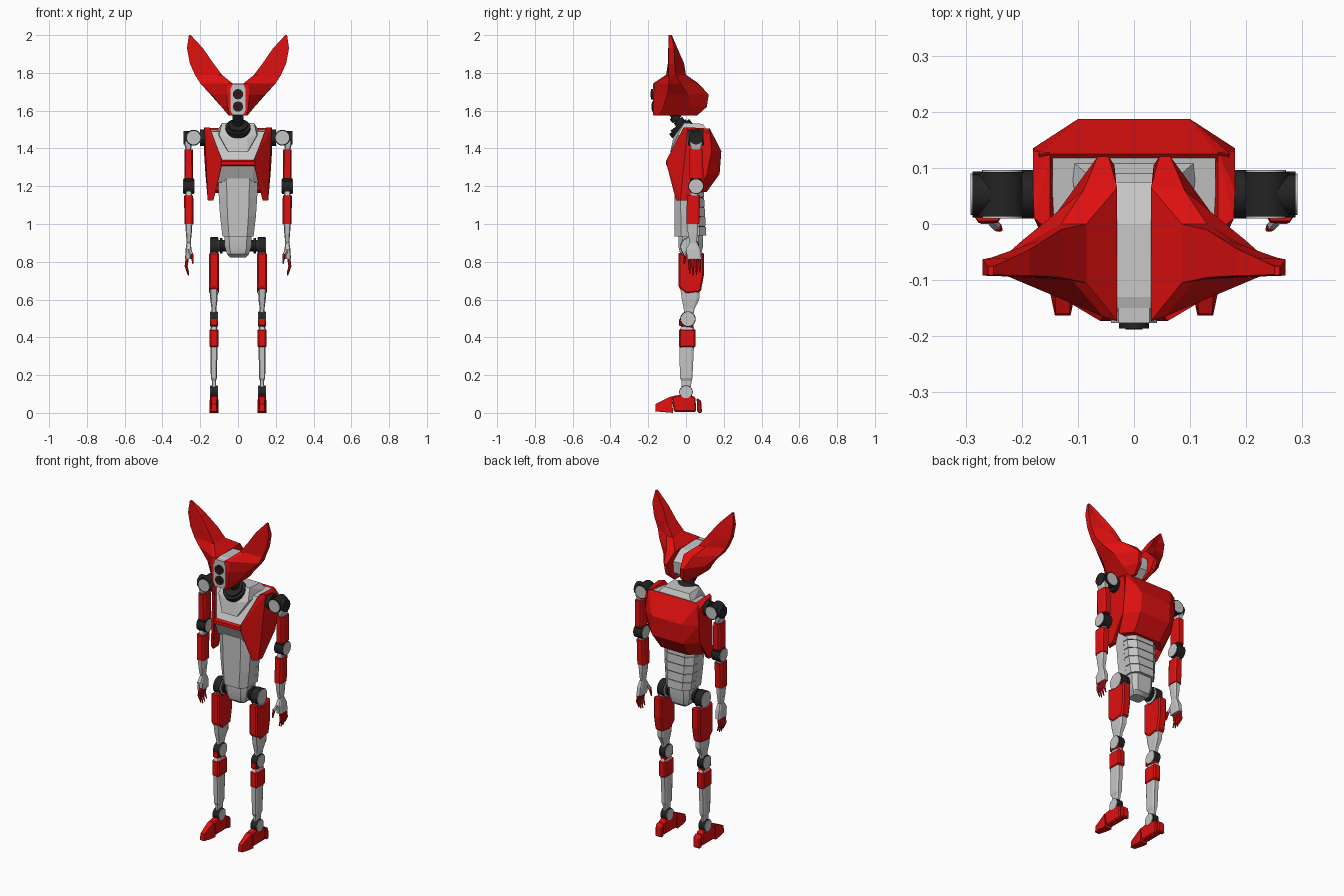
import bpy, bmesh, math
from mathutils import Vector, Matrix


def material(name, col):
    m = bpy.data.materials.new(name)
    m.diffuse_color = (*col, 1)
    return m


RED = material("red armour", (0.74, 0.005, 0.005))
GREY = material("light grey shell", (0.56, 0.56, 0.56))
BLACK = material("black joint", (0.017, 0.017, 0.018))
DARK = material("dark lens", (0.04, 0.006, 0.007))


def finish(name, bm, mat, mirror=False, bevel=0, smooth=False):
    bmesh.ops.recalc_face_normals(bm, faces=bm.faces)
    me = bpy.data.meshes.new(name)
    bm.to_mesh(me)
    bm.free()
    me.materials.append(mat)
    ob = bpy.data.objects.new(name, me)
    bpy.context.collection.objects.link(ob)
    if smooth:
        bpy.ops.object.select_all(action='DESELECT')
        ob.select_set(True)
        bpy.context.view_layer.objects.active = ob
        bpy.ops.object.shade_smooth_by_angle()
    if bevel:
        b = ob.modifiers.new("bevel", 'BEVEL')
        b.width, b.segments = bevel, 1
    if mirror:
        m = ob.modifiers.new("mirror", 'MIRROR')
        m.merge_threshold = 0
        m.use_mirror_merge = False
    return ob


def hull(name, pts, mat, mirror=False, both=False):
    """Convex faceted block; both=True adds the points reflected in x."""
    bm = bmesh.new()
    for x, y, z in pts:
        bm.verts.new((x, y, z))
        if both and x:
            bm.verts.new((-x, y, z))
    r = bmesh.ops.convex_hull(bm, input=bm.verts)
    junk = [g for g in r["geom_interior"] if isinstance(g, bmesh.types.BMVert)]
    bmesh.ops.delete(bm, geom=junk, context='VERTS')
    bmesh.ops.dissolve_limit(bm, angle_limit=0.03, verts=bm.verts, edges=bm.edges)
    return finish(name, bm, mat, mirror)


def loft(name, rings, mat, mirror=False, smooth=False):
    bm = bmesh.new()
    vs = [[bm.verts.new(p) for p in r] for r in rings]
    n = len(vs[0])
    for a, b in zip(vs, vs[1:]):
        for i in range(n):
            j = (i + 1) % n
            bm.faces.new((a[i], a[j], b[j], b[i]))
    bm.faces.new(vs[0])
    bm.faces.new(vs[-1])
    return finish(name, bm, mat, mirror, 0, smooth)


def prism(name, poly, x0, x1, mat, bevel=0.008, mirror=True):
    """Side profile (y, z) extruded from x0 to x1."""
    return finish(name, prism_bm(poly, x0, x1), mat, mirror, bevel)


def prism_bm(poly, x0, x1):
    bm = bmesh.new()
    a = [bm.verts.new((x0, y, z)) for y, z in poly]
    b = [bm.verts.new((x1, y, z)) for y, z in poly]
    bm.faces.new(a)
    bm.faces.new(b)
    for i in range(len(a)):
        j = (i + 1) % len(a)
        bm.faces.new((a[i], a[j], b[j], b[i]))
    return bm


def rod(name, a, b, r1, mat, r2=None, seg=24, mirror=True):
    """Cylinder or cone between two points."""
    a, b = Vector(a), Vector(b)
    bm = bmesh.new()
    m = Matrix.Translation((a + b) / 2) @ (b - a).to_track_quat('Z', 'Y').to_matrix().to_4x4()
    bmesh.ops.create_cone(bm, cap_ends=True, segments=seg, radius1=r1,
                          radius2=r1 if r2 is None else r2, depth=(b - a).length, matrix=m)
    return finish(name, bm, mat, mirror, 0, seg > 10)


def ring(z, hx, y0, y1, c=0.35):
    """Horizontal chamfered rectangle."""
    d, e, m, h = hx * (1 - c), (y1 - y0) / 2 * (1 - c), (y0 + y1) / 2, hx
    return [(-d, y0, z), (d, y0, z), (h, m - e, z), (h, m + e, z),
            (d, y1, z), (-d, y1, z), (-h, m + e, z), (-h, m - e, z)]


def box(z, x0, x1, y0, y1, c=0.3):
    return [(x + (x0 + x1) / 2, y, z) for x, y, z in ring(z, (x1 - x0) / 2, y0, y1, c)]


# --- head: swept side plates that rise into the ears
plate = [
    (1.575, (.03, -.173), (.045, -.173), (.05, -.15), (.05, .03), (.045, .06), (.03, .06)),
    (1.62, (.035, -.173), (.055, -.173), (.088, -.12), (.088, .02), (.06, .11), (.035, .105)),
    (1.685, (.033, -.173), (.06, -.173), (.14, -.097), (.145, .01), (.065, .12), (.045, .12)),
    (1.745, (.03, -.173), (.055, -.165), (.2, -.09), (.2, -.03), (.09, .06), (.03, .065)),
    (1.79, (.085, -.105), (.11, -.1), (.228, -.092), (.228, -.055), (.13, 0), (.085, 0)),
    (1.85, (.13, -.095), (.15, -.096), (.255, -.092), (.255, -.06), (.17, -.03), (.13, -.01)),
    (1.93, (.185, -.092), (.2, -.094), (.27, -.092), (.27, -.063), (.22, -.06), (.185, -.045)),
    (2.0, (.25, -.09), (.253, -.092), (.26, -.09), (.26, -.077), (.255, -.075), (.25, -.075)),
]
loft("head_side_plate", [[(x, y, s[0]) for x, y in s[1:]] for s in plate], RED, True)
prism("head_core", [(-.165, 1.58), (-.165, 1.735), (-.13, 1.745), (0, 1.74), (.075, 1.69),
                    (.07, 1.62), (.03, 1.58)], -.034, .034, GREY, 0, False)
hull("face_plate", [(x, y, z) for y in (-.176, -.15) for x, z in
                    ((.028, 1.578), (.041, 1.605), (.041, 1.71), (.028, 1.742))], GREY, both=True)
for z, y in ((1.687, -.186), (1.622, -.181)):
    rod("eye_barrel", (0, -.13, z), (0, y, z), .027, BLACK, mirror=False)
    rod("eye_lens", (0, y, z), (0, y - .002, z), .015, DARK, mirror=False)

# --- neck
rod("neck", (0, 0, 1.49), (0, -.07, 1.585), .02, BLACK, mirror=False)
for y, z, r in ((-.035, 1.54, .028), (-.055, 1.562, .03)):
    rod("neck_joint", (0, y - .008, z + .01), (0, y + .008, z - .01), r, BLACK, mirror=False)
ax = Vector((0, -.6, .8))
c = Vector((0, -.028, 1.505))
for r, d in ((.066, .014), (.05, .024)):
    rod("neck_collar", c - ax * d, c + ax * d, r, BLACK, seg=32, mirror=False)

# --- chest
hull("collar_block", [(.085, -.01, 1.535), (.085, .09, 1.53), (.1, -.045, 1.47), (.12, .12, 1.48),
                      (.05, -.066, 1.46), (.05, -.084, 1.38), (.05, 0, 1.38)], GREY, both=True)
hull("upper_chest", [(.145, 0, 1.49), (.145, .125, 1.502), (.078, -.095, 1.325),
                     (.078, 0, 1.3), (.13, .1, 1.4)], GREY, both=True)
hull("lower_chest", [(.085, -.096, 1.315), (.12, -.03, 1.22), (.075, -.05, 1.222),
                     (.12, .05, 1.2), (.1, .05, 1.35)], GREY, both=True)
hull("chest_bar", [(.09, -.107, 1.332), (.09, -.107, 1.312), (.09, -.08, 1.34),
                   (.09, -.08, 1.305)], RED, both=True)
hull("chest_side_armour", [
    (.15, -.012, 1.512), (.178, .01, 1.512), (.18, .06, 1.505), (.18, .13, 1.475), (.15, .127, 1.505),
    (.083, -.107, 1.332), (.085, -.1, 1.308), (.13, -.053, 1.125), (.16, -.03, 1.125),
    (.16, .005, 1.125), (.13, 0, 1.125), (.18, .135, 1.38), (.172, .11, 1.26)], RED, True)
hull("back_armour", [
    (.17, .125, 1.495), (.15, .125, 1.508), (.1, .187, 1.385), (.18, .135, 1.38), (.1, .178, 1.265),
    (.17, .11, 1.26), (.09, .11, 1.17), (.15, .05, 1.165), (.15, .03, 1.42), (.12, .03, 1.18)],
    RED, both=True)


# --- waist: segmented back over a dark core, one front panel
def waist(z, s=1.0):
    t = (1.24 - z) / 0.31
    h = .103 - .022 * t * t
    return ring(z, h * s, .02 - .078 * s, .02 + (.07 + .018 * t) * s, .42)


loft("waist_core", [waist(1.24, .96), waist(.94, .96)], BLACK)
for i in range(6):
    z = 1.24 - i * .051
    loft("waist_band", [waist(z), waist(z - .047)], GREY)
loft("waist_front_panel", [[(x * 1.01, min(y, .035) - .003, z) for x, y, z in waist(q)]
                           for q in (1.24, 1.14, 1.04, .935)], GREY)

# --- pelvis and hips
loft("pelvis", [ring(.94, .072, -.04, .09), ring(.88, .07, -.04, .09),
                ring(.84, .058, -.03, .08), ring(.822, .04, -.01, .06)], GREY, smooth=True)
rod("hip_axle", (.05, .02, .885), (.13, .02, .885), .03, BLACK)
rod("hip_axle_flange", (.082, .02, .885), (.095, .02, .885), .042, BLACK)
rod("hip_ring", (.105, .02, .88), (.146, .02, .88), .05, BLACK)
rod("hip_disc", (.102, .02, .88), (.149, .02, .88), .046, GREY)
prism("hip_bracket", [(-.02, .88), (.06, .88), (.06, .82), (-.02, .82)], .106, .147, GREY)

# --- legs
prism("thigh_armour", [(-.04, .85), (.02, .835), (.095, .85), (.095, .73), (.078, .64),
                       (.0, .63), (-.04, .665)], .101, .154, RED)
loft("lower_thigh", [box(.66, .106, .15, -.03, .072), box(.6, .108, .147, -.022, .07),
                     box(.55, .115, .14, -.012, .045), box(.5, .115, .14, -.01, .035)], GREY, True)


def joint(name, x0, x1, y, z, r):
    """Black hub with a light disc on both ends."""
    rod(name + "_hub", (x0, y, z), (x1, y, z), r, BLACK)
    rod(name + "_disc", (x0 - .003, y, z), (x1 + .003, y, z), r * .9, GREY)


joint("knee", .108, .146, .01, .497, .041)
prism("knee_cap", [(-.036, .5), (-.02, .47), (.04, .47), (.04, .45), (-.036, .46)],
      .108, .146, RED, .004)
prism("shin_armour", [(-.038, .445), (.05, .445), (.05, .345), (-.038, .345)], .104, .151, RED)
loft("shin", [box(.47, .115, .14, -.02, .035), box(.44, .109, .146, -.034, .045),
              box(.35, .109, .146, -.035, .042), box(.185, .111, .144, -.032, .034),
              box(.17, .117, .138, -.025, .03), box(.1, .117, .138, -.02, .02)], GREY, True)
joint("ankle", .108, .146, 0, .11, .036)

# feet: toe, middle and heel separated by narrow gaps
hull("toe", [(x, y, z) for x, y, z in (
    (.113, -.163, .008), (.141, -.163, .008), (.115, -.16, .048), (.139, -.16, .048),
    (.104, -.12, .005), (.15, -.12, .005), (.11, -.085, .085), (.144, -.085, .085),
    (.103, -.068, 0), (.151, -.068, 0), (.108, -.075, .087), (.146, -.075, .087))], RED, True)
prism("foot_middle", [(-.076, .088), (-.064, .006), (.054, .006), (.05, .083), (.02, .095), (-.02, .098)],
      .106, .148, RED, .006)
prism("heel", [(.056, .08), (.08, .065), (.085, .0), (.06, .0)], .104, .15, RED, .006)

# --- shoulders
rod("shoulder_mount", (.15, .053, 1.457), (.2, .053, 1.457), .043, BLACK)
rod("shoulder_hub", (.235, .013, 1.457), (.235, .093, 1.457), .042, BLACK)
rod("shoulder_disc", (.235, .01, 1.457), (.235, .096, 1.457), .036, GREY)
rod("shoulder_pivot", (.235, .053, 1.457), (.288, .053, 1.457), .036, BLACK)
loft("shoulder_link", [box(1.47, .25, .284, .022, .084), box(1.42, .245, .284, .022, .084),
                       box(1.38, .25, .274, .03, .076)], GREY, True)

# --- arms
loft("upper_arm", [box(1.395, .239, .284, .016, .09), box(1.24, .237, .284, .018, .092)], RED, True)
joint("elbow", .233, .288, .053, 1.2, .041)
prism("elbow_block", [(.02, 1.24), (.085, 1.24), (.085, 1.2), (.02, 1.165)], .234, .287, BLACK)
loft("elbow_link", [box(1.2, .248, .274, .03, .07), box(1.13, .242, .28, .015, .065)], GREY, True)
loft("forearm", [box(1.15, .237, .285, .005, .075), box(1.0, .236, .284, .002, .07)], RED, True)
loft("wrist", [box(1.01, .241, .279, .005, .065), box(.95, .245, .276, .01, .062),
               box(.885, .252, .27, .022, .055)], GREY, True)

# --- hands
loft("palm", [box(.9, .25, .272, .02, .06), box(.865, .246, .278, .0, .076),
              box(.815, .25, .28, .008, .082)], GREY, True)
for i in range(4):
    y, k = .018 + i * .018, (.01, 0, .003, .016)[i]
    rod("finger", (.268, y, .825), (.275, y + .001, .775), .0085, RED, .008, 6)
    rod("fingertip", (.275, y + .001, .778), (.262, y + .002, .727 + k), .008, RED, .003, 6)
rod("thumb_base", (.258, .012, .865), (.245, -.004, .835), .011, GREY, .009, 6)
rod("thumb", (.245, -.004, .84), (.238, -.01, .79), .009, RED, .004, 6)
